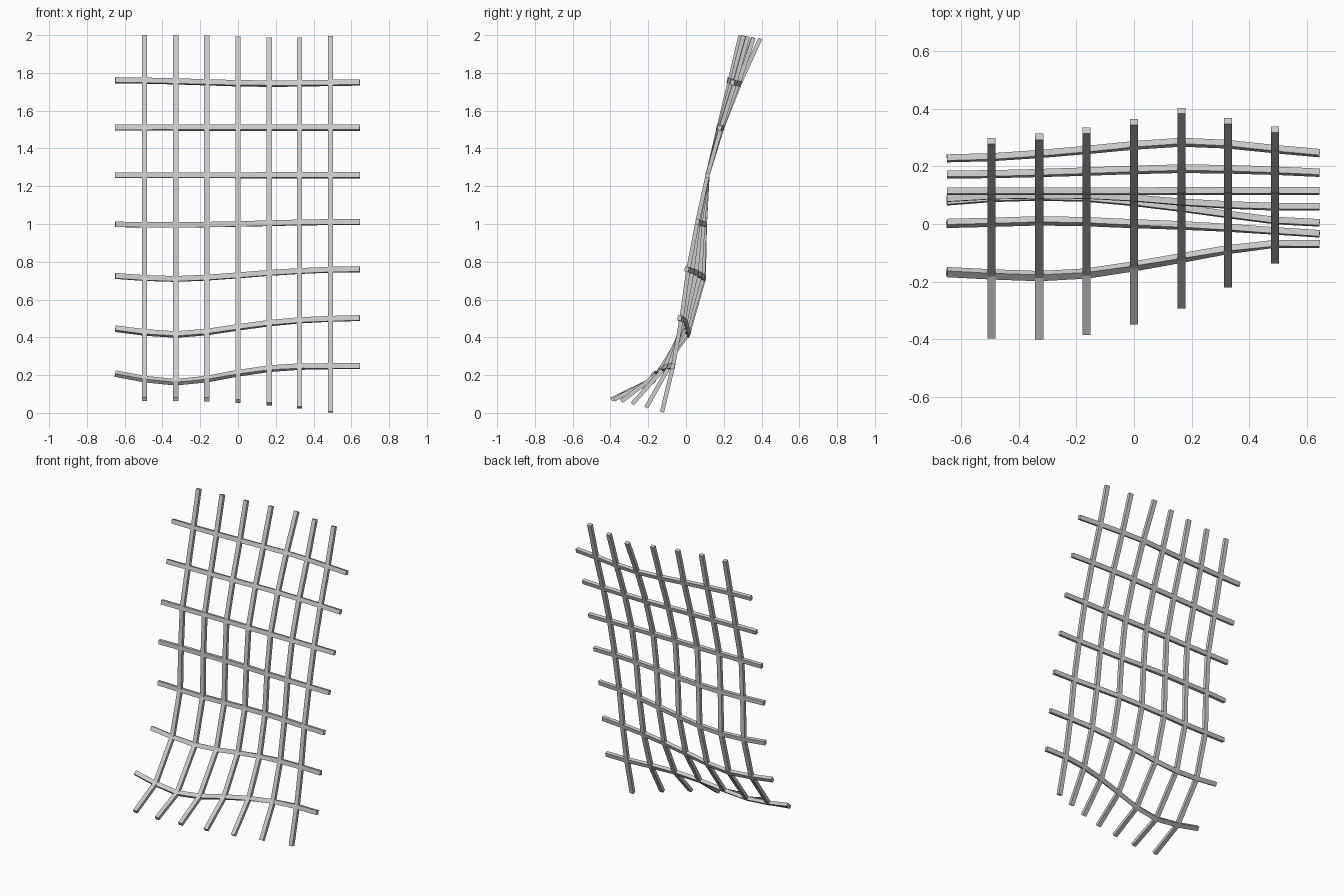
import bpy, bmesh
from mathutils import Vector

if "Cube" in bpy.data.objects:
    bpy.data.objects.remove(bpy.data.objects["Cube"])

WIDTH, DEPTH = 0.028, 0.022
XS = [-0.65, -0.495, -0.329, -0.165, 0.0, 0.165, 0.326, 0.49, 0.645]   # ends + seven columns

# Surface heights and depths of each rail, listed top to bottom, as (y values, z values)
RAILS = [
    ([.228, .232, .243, .257, .273, .284, .277, .260, .246],
     [1.761, 1.759, 1.755, 1.750, 1.745, 1.743, 1.744, 1.747, 1.749]),
    ([.172, .173, .177, .182, .188, .192, .190, .185, .178], [1.51] * 9),
    ([.114] * 9, [1.258] * 9),
    ([.088, .097, .100, .099, .090, .076, .066, .060, .060],
     [.998, .996, .995, .997, 1.0, 1.004, 1.008, 1.01, 1.01]),
    ([.077, .089, .094, .090, .075, .055, .033, .012, .004],
     [.725, .714, .709, .716, .728, .741, .751, .758, .760]),
    ([.002, .006, .011, .008, .001, -.005, -.013, -.024, -.034],
     [.446, .426, .415, .428, .453, .475, .490, .498, .502]),
    ([-.167, -.175, -.181, -.172, -.147, -.118, -.089, -.069, -.070],
     [.208, .179, .162, .179, .210, .234, .245, .247, .247]),
]
# Free tips of the bars
TOPS = list(zip([.288, .303, .325, .355, .393, .358, .328],
                [1.998, 1.998, 1.994, 1.988, 1.982, 1.985, 1.993]))
BOTTOMS = list(zip([-.392, -.396, -.380, -.342, -.285, -.211, -.127],
                   [.072, .072, .071, .061, .047, .028, .004]))


def sweep(name, points, sides, widths):
    """Square bar along points; sides holds one (across, outward) pair per point."""
    bm = bmesh.new()
    rings = []
    for p, (a, n) in zip(points, sides):
        a, n = a * widths[0] / 2, n * widths[1] / 2
        rings.append([bm.verts.new(p + v) for v in (a + n, n - a, -a - n, a - n)])
    for r, s in zip(rings, rings[1:]):
        for i in range(4):
            bm.faces.new((r[i], r[(i + 1) % 4], s[(i + 1) % 4], s[i]))
    bm.faces.new(rings[0])
    bm.faces.new(rings[-1][::-1])
    bmesh.ops.recalc_face_normals(bm, faces=bm.faces[:])
    mesh = bpy.data.meshes.new(name)
    bm.to_mesh(mesh)
    bm.free()
    bpy.context.collection.objects.link(bpy.data.objects.new(name, mesh))


def tangent(pts, i):
    a = (pts[i] - pts[i - 1]).normalized() if i > 0 else Vector()
    b = (pts[i + 1] - pts[i]).normalized() if i < len(pts) - 1 else Vector()
    return (a + b).normalized()


rows = [[Vector(p) for p in zip(XS, ys, zs)] for ys, zs in RAILS]
X = Vector((1, 0, 0))

# Upright bars follow the columns, including both free tips
slopes = []
for c in range(7):
    x = XS[c + 1]
    pts = [Vector((x, *TOPS[c]))] + [r[c + 1] for r in rows] + [Vector((x, *BOTTOMS[c]))]
    tans = [tangent(pts, i) for i in range(len(pts))]
    slopes.append(tans[1:-1])
    sweep(f"upright_bar_{c + 1}", pts, [(X, t.cross(X).normalized()) for t in tans], (WIDTH, DEPTH))

# Cross rails tilt with the uprights they meet
for j, pts in enumerate(rows):
    sides = []
    for i in range(9):
        down = slopes[min(max(i - 1, 0), 6)][j]
        t = tangent(pts, i)
        n = t.cross(down).normalized()
        sides.append((n.cross(t).normalized(), n))
    sweep(f"cross_rail_{j + 1}", pts, sides, (WIDTH, DEPTH))
